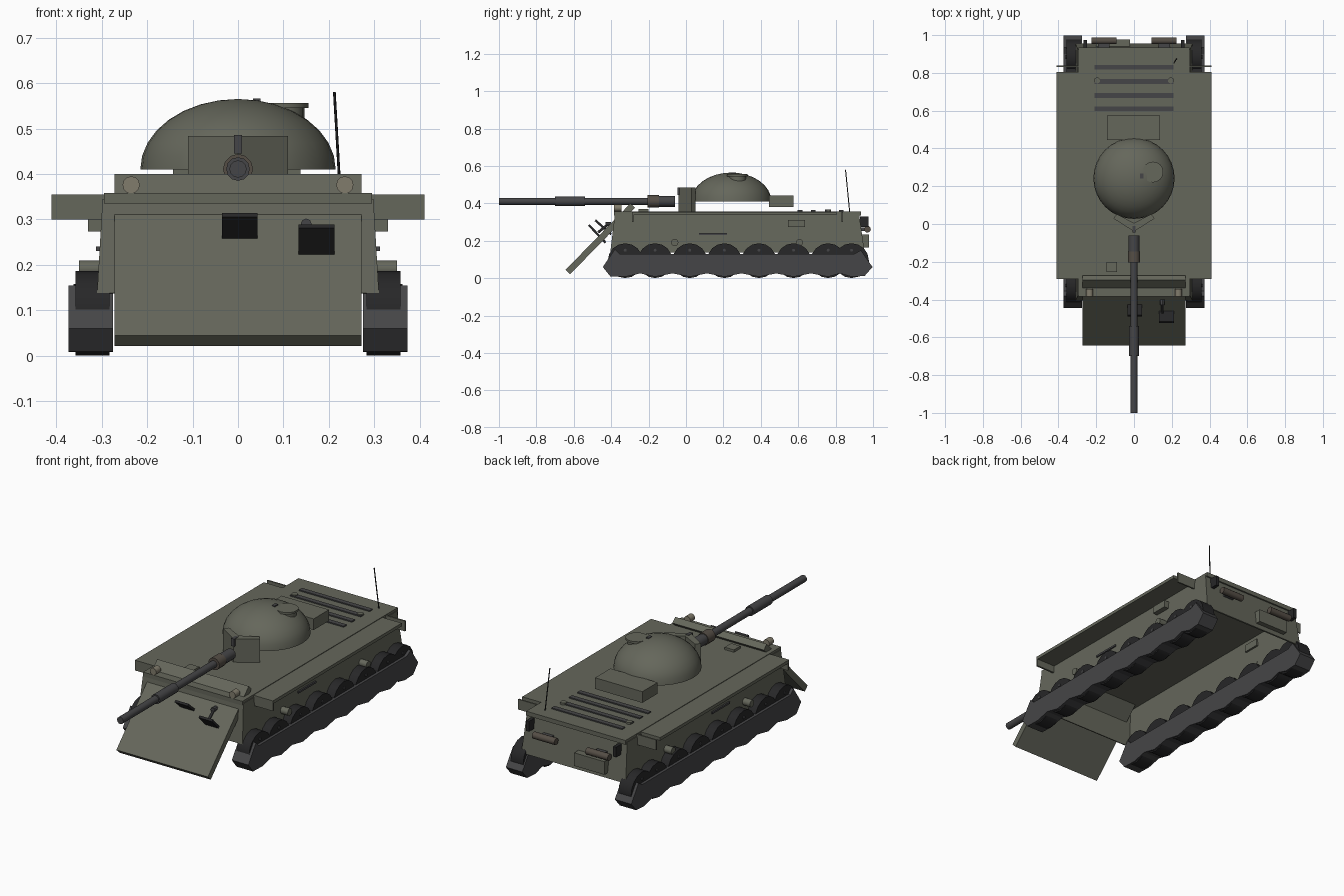
import bpy, bmesh, math
from mathutils import Vector, Matrix

if "Cube" in bpy.data.objects:
    bpy.data.objects.remove(bpy.data.objects["Cube"])


def mat(name, c):
    m = bpy.data.materials.new(name)
    m.diffuse_color = (*c, 1)
    m.use_nodes = True
    m.node_tree.nodes["Principled BSDF"].inputs["Base Color"].default_value = m.diffuse_color
    return m


OLIVE = mat("olive", (.13, .135, .105))
STEEL = mat("steel", (.06, .06, .063))
BLACK = mat("black", (.02, .02, .021))
LAMP = mat("lamp", (.22, .20, .15))
RUST = mat("rust", (.09, .075, .06))


def finish(name, bm, m, smooth=False):
    bmesh.ops.recalc_face_normals(bm, faces=bm.faces[:])
    me = bpy.data.meshes.new(name)
    bm.to_mesh(me)
    bm.free()
    ob = bpy.data.objects.new(name, me)
    bpy.context.collection.objects.link(ob)
    me.materials.append(m)
    if smooth:
        bpy.ops.object.select_all(action='DESELECT')
        bpy.context.view_layer.objects.active = ob
        ob.select_set(True)
        bpy.ops.object.shade_smooth_by_angle(angle=math.radians(35))
    return ob


def box(name, x, y, z, m=OLIVE):
    """Box from (min, max) ranges."""
    bm = bmesh.new()
    bmesh.ops.create_cube(bm, size=1)
    for v in bm.verts:
        v.co = [(a + b) / 2 + c * (b - a) for (a, b), c in zip((x, y, z), v.co)]
    return finish(name, bm, m)


def rod(name, a, b, r, m=OLIVE, n=12):
    """Cylinder between two points."""
    a, b = Vector(a), Vector(b)
    bm = bmesh.new()
    bmesh.ops.create_cone(bm, cap_ends=True, segments=n, radius1=r, radius2=r, depth=(b - a).length)
    rot = (b - a).to_track_quat('Z', 'Y').to_matrix().to_4x4()
    bm.transform(Matrix.Translation((a + b) / 2) @ rot)
    return finish(name, bm, m, n > 8)


def prism(name, pts, axis, lo, hi, m=OLIVE):
    """Extrude a profile: (y, z) along x, or (x, y) along z."""
    bm = bmesh.new()
    vs = [bm.verts.new((lo, *p) if axis == 'x' else (*p, lo)) for p in pts]
    f = bm.faces.new(vs)
    d = (hi - lo, 0, 0) if axis == 'x' else (0, 0, hi - lo)
    ext = bmesh.ops.extrude_face_region(bm, geom=[f])
    bmesh.ops.translate(bm, vec=d, verts=[g for g in ext['geom'] if isinstance(g, bmesh.types.BMVert)])
    if f.is_valid and not any(g is f for g in bm.faces):
        bm.faces.new(vs)
    bmesh.ops.holes_fill(bm, edges=bm.edges[:])
    return finish(name, bm, m)


def slab(name, p, q, x, t, m):
    """Flat tilted plate between (y, z) points p and q."""
    p, q = Vector(p), Vector(q)
    d = (q - p).normalized() * t / 2
    n = Vector((-d.y, d.x))
    return prism(name, [p + n, q + n, q - n, p - n], 'x', *x, m)


# Hull: tapered shell, open underneath
bm = bmesh.new()
low = [bm.verts.new(c) for c in ((-.31, -.405, .138), (.31, -.405, .138), (.31, .955, .138), (-.31, .955, .138))]
top = [bm.verts.new(c) for c in ((-.298, -.38, .345), (.298, -.38, .345), (.298, .925, .345), (-.298, .925, .345))]
bm.faces.new(top)
for i in range(4):
    j = (i + 1) % 4
    bm.faces.new((low[i], low[j], top[j], top[i]))
hull = finish("hull", bm, OLIVE)
sol = hull.modifiers.new("thickness", 'SOLIDIFY')
sol.thickness = .01
box("deck", (-.295, .295), (-.385, .935), (.335, .358))

# Engine deck slats and caps
for y in (.61, .68, .755, .83):
    box("engine_slat", (-.21, .21), (y - .013, y + .013), (.355, .364), STEEL)
for x in (-.195, .195):
    rod("deck_cap", (x, .76, .355), (x, .76, .368), .016)
box("deck_block", (-.145, -.09), (-.255, -.2), (.355, .371))
rod("antenna", (.225, .875, .355), (.212, .853, .58), .003, BLACK, 6)

# Front trim plate, lamps and flaps
slab("front_plate", (-.632, .033), (-.285, .388), (-.272, .272), .034, OLIVE)
for x in (-.235, .235):
    rod("headlamp", (x, -.385, .376), (x, -.345, .376), .019, LAMP, 12)
slab("vision_flap", (-.485, .31), (-.40, .235), (-.035, .043), .012, BLACK)
slab("vision_flap", (-.52, .285), (-.43, .19), (.133, .212), .012, BLACK)
rod("flap_hinge", (.15, -.47, .245), (.15, -.415, .29), .007, STEEL, 8)
rod("flap_knob", (.15, -.43, .29), (.15, -.40, .29), .012, STEEL, 8)

# Sides: fenders, tracks, wheels and fittings
wheel_y = [-.325] + [-.165 + .185 * k for k in range(6)] + [.885]
track = [(-.445, .06), (-.405, .01)]
for a, b in zip(wheel_y, wheel_y[1:]):
    track += [(a + .0, .008), ((a + b) / 2, .026)]
track += [(wheel_y[-1], .008), (.955, .012), (.997, .06), (.935, .15), (.90, .13), (-.355, .13), (-.38, .155)]
for s, side in ((-1, "left"), (1, "right")):
    def rng(a, b):
        return tuple(sorted((s * a, s * b)))
    box(side + "_fender", rng(.295, .41), (-.28, .805), (.338, .355))
    box(side + "_fender_front", rng(.295, .41), (-.29, -.28), (.30, .355))
    box(side + "_fender_rear", rng(.295, .41), (.832, .84), (.30, .355))
    prism(side + "_track", track, 'x', *rng(.275, .373), STEEL)
    for y in wheel_y:
        rod(side + "_wheel", (s * .283, y, .094), (s * .358, y, .094), .093, BLACK, 16)
        rod(side + "_hub", (s * .355, y, .15), (s * .362, y, .15), .008, STEEL, 8)
    for y in (-.06, .607):
        rod(side + "_roller", (s * .30, y, .191), (s * .35, y, .191), .019)
    box(side + "_box", rng(.285, .33), (.545, .635), (.273, .312))
    box(side + "_rail", rng(.30, .312), (.07, .22), (.231, .241), STEEL)

    # Rear exhausts and tail lights
    rod(side + "_exhaust", (s * .092, .97, .262), (s * .225, .97, .262), .018, RUST)
    box(side + "_exhaust_mount", rng(.13, .19), (.925, .965), (.252, .272), STEEL)
    box(side + "_tail_light", rng(.25, .268), (.93, .975), (.275, .33), BLACK)
box("rear_box", (-.2, -.02), (.93, .978), (.165, .235))

# Turret dome
bm = bmesh.new()
bmesh.ops.create_uvsphere(bm, u_segments=32, v_segments=16, radius=1)
bmesh.ops.bisect_plane(bm, geom=bm.verts[:] + bm.edges[:] + bm.faces[:], plane_co=(0, 0, 0),
                       plane_no=(0, 0, -1), clear_outer=True)
bmesh.ops.holes_fill(bm, edges=[e for e in bm.edges if e.is_boundary])
bm.transform(Matrix.Translation((0, .242, .41)) @ Matrix.Diagonal((.215, .215, .155, 1)))
finish("turret_dome", bm, OLIVE, True)
box("turret_bustle", (-.143, .138), (.445, .575), (.382, .442))

# Hatch and periscope
rod("hatch_ring", (.1, .275, .52), (.1, .275, .545), .046, OLIVE, 16)
rod("hatch_lid", (.1, .275, .545), (.1, .275, .556), .055, OLIVE, 16)
box("periscope", (.033, .05), (.24, .268), (.54, .566), STEEL)

# Wedge mantlet
prism("mantlet", [(-.11, .03), (0, -.04), (.11, .03), (.09, .052), (0, .005), (-.09, .052)],
      'z', .358, .484)
box("mantlet_sight", (-.009, .009), (-.045, -.01), (.445, .486), STEEL)

# Gun barrel, stepped
for name, y0, y1, r, m in (("barrel", -1, -.07, .019, STEEL), ("bore_evacuator", -.7, -.54, .026, STEEL),
                           ("gun_collar", -.205, -.145, .033, RUST), ("gun_breech", -.145, -.06, .029, STEEL)):
    rod(name, (0, y0, .411), (0, y1, .411), r, m, 12)
